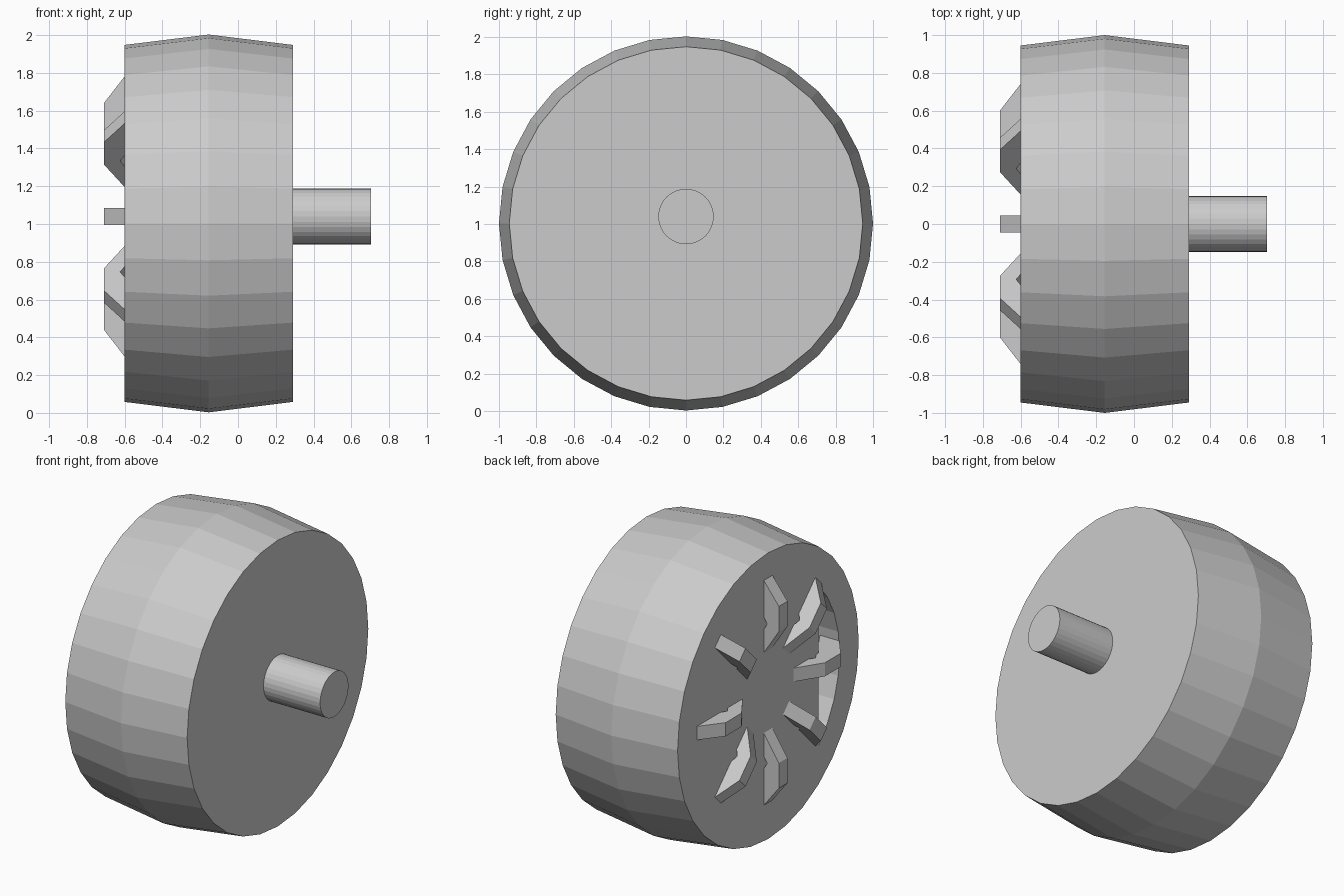
import bpy, bmesh, math
from mathutils import Matrix

if "Cube" in bpy.data.objects:
    bpy.data.objects.remove(bpy.data.objects["Cube"])

SIDES = 32
WHEEL_Z = 1.003
HUB_Z = 1.04


def ring_points(r, x, cz, ks=range(SIDES)):
    return [(x, r * math.cos(2 * math.pi * k / SIDES),
             cz + r * math.sin(2 * math.pi * k / SIDES)) for k in ks]


def finish(name, bm, fix_normals=True):
    if fix_normals:
        bmesh.ops.recalc_face_normals(bm, faces=bm.faces)
    mesh = bpy.data.meshes.new(name)
    bm.to_mesh(mesh)
    bm.free()
    ob = bpy.data.objects.new(name, mesh)
    bpy.context.collection.objects.link(ob)
    return ob


def lathe(name, profile, cz, closed):
    bm = bmesh.new()
    rings = [[bm.verts.new(p) for p in ring_points(r, x, cz)] for r, x in profile]
    pairs = list(zip(rings, rings[1:]))
    if closed:
        pairs.append((rings[-1], rings[0]))
    else:
        bm.faces.new(rings[0])
        bm.faces.new(rings[-1])
    for a, b in pairs:
        for i in range(SIDES):
            j = (i + 1) % SIDES
            bm.faces.new((a[i], a[j], b[j], b[i]))
    return finish(name, bm)


def cap(name, x, ks, facing):
    bm = bmesh.new()
    face = bm.faces.new([bm.verts.new(p) for p in ring_points(0.745, x, WHEEL_Z, ks)])
    face.normal_update()
    if face.normal.x * facing < 0:
        face.normal_flip()
    return finish(name, bm, False)


# Tyre: low-poly crowned ring with a straight bore
lathe("tyre", [(0.745, -0.60), (0.945, -0.60), (1.0, -0.155),
               (0.945, 0.29), (0.745, 0.29)], WHEEL_Z, True)

# Side plates: the outer one has a segment open towards -y
cap("inner_plate", 0.29, range(SIDES), 1)
cap("outer_plate", -0.60, [k for k in range(SIDES) if not 12 < k < 20], -1)

# Axle
lathe("axle", [(0.148, 0.25), (0.148, 0.703)], HUB_Z, False)

# Spokes: bent arched bars (radius, x) repeated around the hub
SPOKE = [(0.265, -0.60), (0.434, -0.71), (0.60, -0.71), (0.742, -0.60),
         (0.742, -0.46), (0.50, -0.60), (0.46, -0.624), (0.42, -0.60),
         (0.33, -0.54), (0.265, -0.54)]
HALF = 0.045
for n in range(8):
    bm = bmesh.new()
    low, high = [[bm.verts.new((x, r, s)) for r, x in SPOKE] for s in (-HALF, HALF)]
    bm.faces.new(low)
    bm.faces.new(high)
    for i in range(len(SPOKE)):
        j = (i + 1) % len(SPOKE)
        bm.faces.new((low[i], low[j], high[j], high[i]))
    turn = Matrix.Translation((0, 0, HUB_Z)) @ Matrix.Rotation(n * math.pi / 4, 4, 'X')
    bmesh.ops.transform(bm, matrix=turn, verts=bm.verts)
    finish(f"spoke_{n + 1}", bm)
